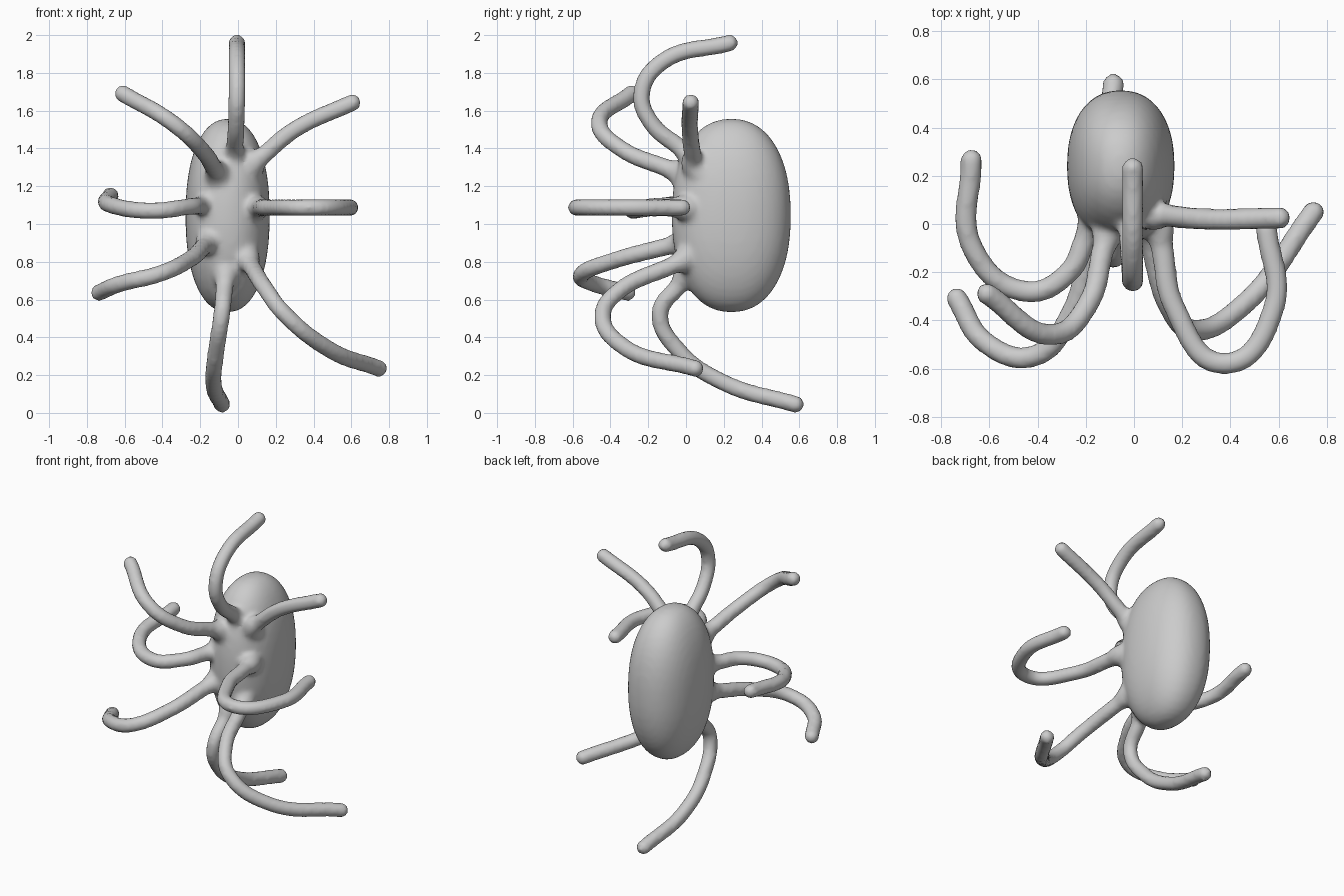
import bpy, bmesh
from mathutils import Vector

if "Cube" in bpy.data.objects:
    bpy.data.objects.remove(bpy.data.objects["Cube"])

R = 0.046                                   # tentacle radius before smoothing
CENTRE = Vector((-0.055, 0.24, 1.045))
SIZE = Vector((0.223, 0.315, 0.512))


def ball(name, centre, size, power=2.0):
    """Ellipsoid, boxier for a power above 2."""
    bm = bmesh.new()
    bmesh.ops.create_icosphere(bm, subdivisions=4, radius=1)
    for v in bm.verts:
        n = sum(abs(c) ** power for c in v.co) ** (1 / power)
        v.co = centre + v.co / n * size
    me = bpy.data.meshes.new(name)
    bm.to_mesh(me)
    bm.free()
    ob = bpy.data.objects.new(name, me)
    bpy.context.collection.objects.link(ob)
    return ob


def tentacle(name, *pts):
    """Round tube, flared where it enters the body, with a ball at the tip."""
    pts = [Vector(p) for p in pts]
    root, step = pts[0], (pts[1] - pts[0]).normalized()
    inner = root + (CENTRE - root).normalized() * 0.08
    pts = [inner, root, root + step * 0.07] + pts[1:]
    radii = [1.9, 1.5, 1.05] + [1.0] * (len(pts) - 3)
    cu = bpy.data.curves.new(name, 'CURVE')
    cu.dimensions = '3D'
    cu.bevel_depth = R
    cu.bevel_resolution = 4
    cu.use_fill_caps = True
    sp = cu.splines.new('BEZIER')
    sp.bezier_points.add(len(pts) - 1)
    for bp, p, r in zip(sp.bezier_points, pts, radii):
        bp.co, bp.radius = p, r
        bp.handle_left_type = bp.handle_right_type = 'AUTO'
    ob = bpy.data.objects.new(name, cu)
    bpy.context.collection.objects.link(ob)
    return [ob, ball(name + "_tip", pts[-1], Vector((R, R, R)))]


# Body, then tentacles given from root to tip
body = ball("octopus_body", CENTRE, SIZE, 2.25)
parts = [body]
parts += tentacle("top_tentacle", (-0.02, 0.02, 1.36), (-0.01, -0.18, 1.53),
                  (-0.005, -0.235, 1.69), (-0.005, -0.13, 1.855), (-0.005, 0.23, 1.958))
parts += tentacle("upper_right_tentacle", (0.08, 0.04, 1.32), (0.3, 0.02, 1.5), (0.605, 0.025, 1.642))
parts += tentacle("upper_left_tentacle", (-0.11, -0.04, 1.27), (-0.19, -0.33, 1.39),
                  (-0.34, -0.46, 1.53), (-0.61, -0.29, 1.69))
parts += tentacle("middle_left_tentacle", (-0.17, 0, 1.1), (-0.27, -0.2, 1.09),
                  (-0.45, -0.28, 1.07), (-0.67, -0.1, 1.1), (-0.675, 0.265, 1.15))
parts += tentacle("lower_left_tentacle", (-0.16, -0.03, 0.9), (-0.26, -0.37, 0.81),
                  (-0.42, -0.55, 0.735), (-0.62, -0.49, 0.685), (-0.735, -0.31, 0.637))
parts += tentacle("bottom_tentacle", (-0.065, 0, 0.73), (-0.085, -0.138, 0.53),
                  (-0.115, -0.04, 0.33), (-0.13, 0.2, 0.16), (-0.085, 0.58, 0.045))
parts += tentacle("lower_right_tentacle", (0.05, -0.01, 0.81), (0.15, -0.35, 0.65),
                  (0.24, -0.44, 0.53), (0.46, -0.33, 0.35), (0.745, 0.05, 0.235))
# This one is a flat U at constant height
parts += tentacle("middle_right_tentacle", *[(x, y, 1.087) for x, y in (
    (0.1, -0.02), (0.17, -0.35), (0.375, -0.58), (0.58, -0.35), (0.55, -0.02))])

# Fuse into one smooth skin
bpy.ops.object.select_all(action='DESELECT')
for ob in parts:
    ob.select_set(True)
bpy.context.view_layer.objects.active = body
bpy.ops.object.convert(target='MESH')
bpy.ops.object.join()
body = bpy.context.view_layer.objects.active
rm = body.modifiers.new("fuse", 'REMESH')
rm.mode = 'VOXEL'
rm.voxel_size = 0.016
rm.use_smooth_shade = True
sm = body.modifiers.new("soften", 'SMOOTH')
sm.factor = 0.5
sm.iterations = 6
